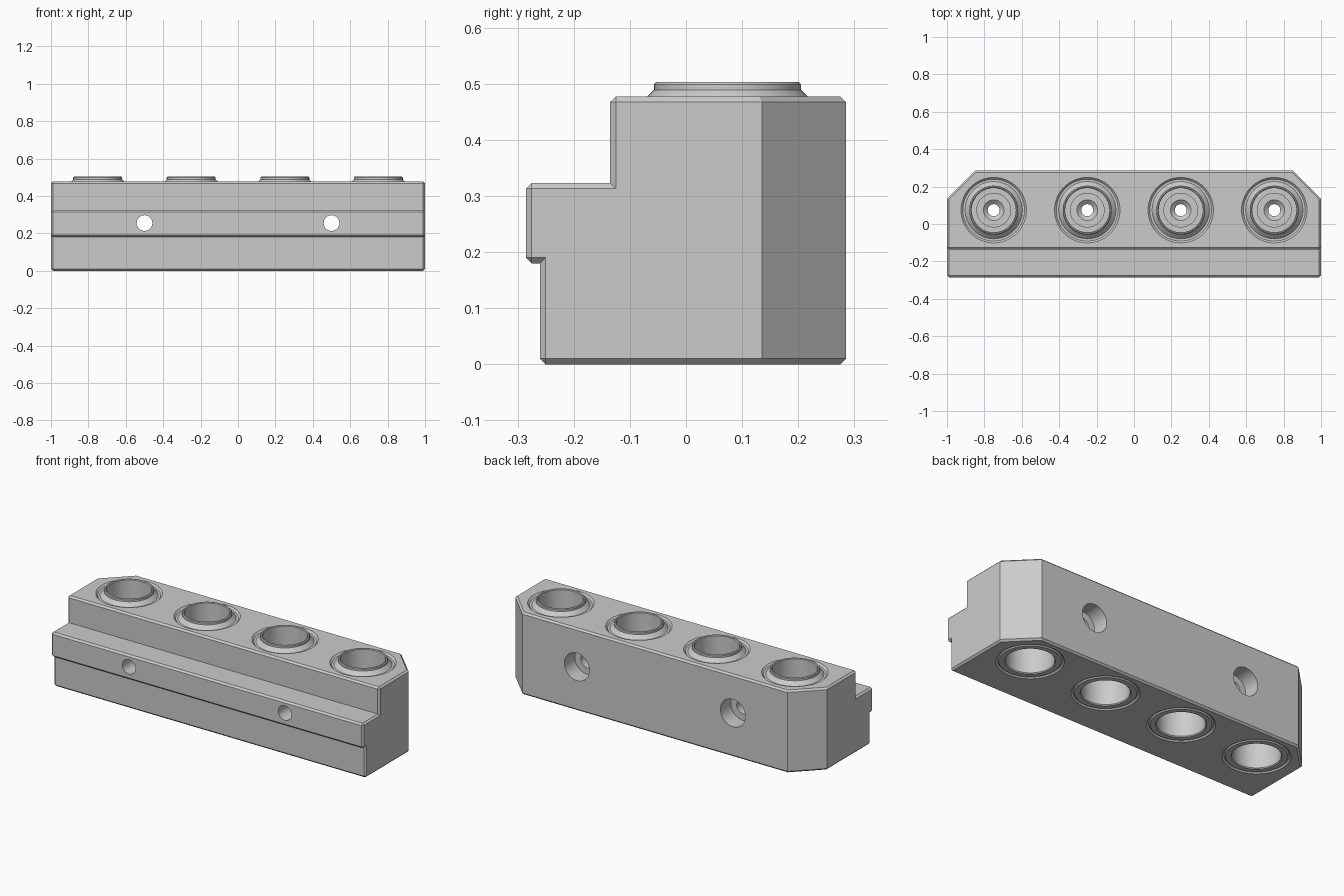
import bpy, bmesh, math
from mathutils import Vector

cube = bpy.data.objects.get("Cube")
if cube:
    bpy.data.objects.remove(cube, do_unlink=True)

# One plain grey metal
steel = bpy.data.materials.new("grey metal")
steel.use_nodes = True
GREY = (0.6, 0.6, 0.6, 1)
steel.diffuse_color = GREY
steel.node_tree.nodes["Principled BSDF"].inputs["Base Color"].default_value = GREY


def make_object(name, bm):
    bmesh.ops.recalc_face_normals(bm, faces=bm.faces)
    mesh = bpy.data.meshes.new(name)
    bm.to_mesh(mesh)
    bm.free()
    mesh.materials.append(steel)
    obj = bpy.data.objects.new(name, mesh)
    bpy.context.collection.objects.link(obj)
    return obj


def lathe(name, profile, location, sides=64, ring=False):
    """Revolve (radius, height) points about z; a ring profile closes on itself."""
    bm = bmesh.new()
    loops = []
    for r, z in profile:
        loops.append([bm.verts.new((r * math.cos(2 * math.pi * i / sides),
                                    r * math.sin(2 * math.pi * i / sides), z))
                      for i in range(sides)])
    pairs = list(zip(loops, loops[1:]))
    if ring:
        pairs.append((loops[-1], loops[0]))
    else:
        bm.faces.new(loops[0])
        bm.faces.new(loops[-1])
    for a, b in pairs:
        for i in range(sides):
            j = (i + 1) % sides
            bm.faces.new((a[i], a[j], b[j], b[i]))
    obj = make_object(name, bm)
    obj.location = location
    return obj


def smooth(obj):
    bpy.ops.object.select_all(action='DESELECT')
    obj.select_set(True)
    bpy.context.view_layer.objects.active = obj
    bpy.ops.object.shade_smooth_by_angle(angle=math.radians(25))


# Body: stepped profile extruded along x
TOP, BACK, CHAMFER = 0.477, 0.285, 0.01
outline = [(-0.26, 0), (-0.26, 0.18), (-0.285, 0.18), (-0.285, 0.323),
           (-0.135, 0.323), (-0.135, TOP), (BACK, TOP), (BACK, 0)]
bm = bmesh.new()
end = bm.faces.new([bm.verts.new((-1, y, z)) for y, z in outline])
out = bmesh.ops.extrude_face_region(bm, geom=[end])
bmesh.ops.translate(bm, vec=(2, 0, 0),
                    verts=[v for v in out["geom"] if isinstance(v, bmesh.types.BMVert)])

# Large cuts on the rear corners
for side in (-1, 1):
    cut = bmesh.ops.bisect_plane(bm, geom=bm.verts[:] + bm.edges[:] + bm.faces[:],
                                 plane_co=(side, 0.135, 0), plane_no=(side, 1, 0),
                                 clear_outer=True)
    bmesh.ops.holes_fill(bm, edges=[e for e in cut["geom_cut"]
                                    if isinstance(e, bmesh.types.BMEdge)])
bmesh.ops.recalc_face_normals(bm, faces=bm.faces)


# Narrow chamfer on outer edges, leaving the rear uprights sharp
def wants_chamfer(edge):
    a, b = edge.verts
    upright = abs((b.co - a.co).normalized().z) > 0.9
    return edge.calc_face_angle_signed() > 0.1 and not (upright and a.co.y > 0)


bmesh.ops.bevel(bm, geom=[e for e in bm.edges if wants_chamfer(e)], offset=CHAMFER,
                offset_type='OFFSET', segments=1, profile=0.5, affect='EDGES')
body = make_object("body", bm)

# Cutters for the bushing seats and the bolt holes
CENTRE_Y, SEAT = 0.074, 0.165
stations = (-0.75, -0.25, 0.25, 0.75)
seat_profile = [(SEAT + 0.02, -0.01), (SEAT, 0.01), (SEAT, TOP - 0.01),
                (SEAT + 0.02, TOP + 0.01)]
cutters = [lathe("seat_cutter", seat_profile, (x, CENTRE_Y, 0)) for x in stations]
bolt_profile = [(0.042, -0.35), (0.042, 0.19), (0.08, 0.19), (0.08, 0.35)]
for x in (-0.5, 0.5):
    cutter = lathe("bolt_cutter", bolt_profile, (x, 0, 0.255), 48)
    cutter.rotation_euler.x = -math.pi / 2
    cutters.append(cutter)

bpy.context.view_layer.objects.active = body
for cutter in cutters:
    cutter.hide_render = True
    mod = body.modifiers.new("hole", 'BOOLEAN')
    mod.operation = 'DIFFERENCE'
    mod.solver = 'EXACT'
    mod.object = cutter
    bpy.ops.object.modifier_apply(modifier=mod.name)
for cutter in cutters:
    bpy.data.objects.remove(cutter, do_unlink=True)
smooth(body)

# Bushings: raised collar, bores from both ends, pierced middle wall
bushing_profile = [
    (SEAT, 0.008), (SEAT, TOP - 0.01), (0.153, TOP - 0.01), (0.131, 0.489),
    (0.131, 0.499), (0.127, 0.503), (0.122, 0.503), (0.118, 0.499),
    (0.118, 0.29), (0.09, 0.29), (0.09, 0.27), (0.055, 0.27), (0.032, 0.25),
    (0.032, 0.2), (0.125, 0.2), (0.125, 0.006), (0.13, 0.001), (0.158, 0.001)]
for n, x in enumerate(stations, 1):
    smooth(lathe(f"bushing_{n}", bushing_profile, (x, CENTRE_Y, 0), ring=True))
